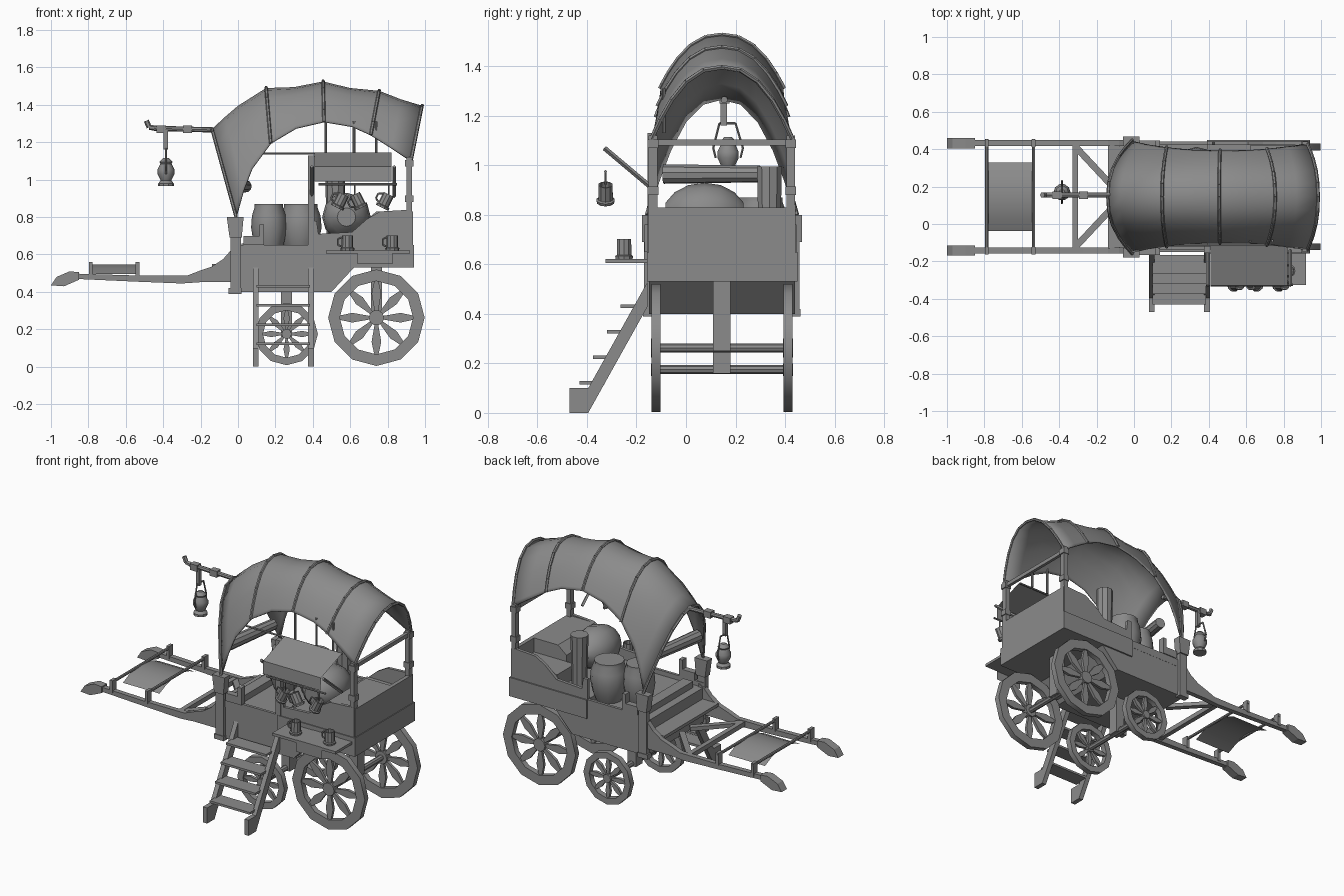
import bpy, math
from mathutils import Vector

cube = bpy.data.objects.get("Cube")
if cube:
    bpy.data.objects.remove(cube)

grey = bpy.data.materials.new("plain grey")
grey.use_nodes = True
grey.diffuse_color = (0.26, 0.26, 0.26, 1)
grey.node_tree.nodes["Principled BSDF"].inputs["Base Color"].default_value = (0.26, 0.26, 0.26, 1)

MID = 0.145                 # centre line of the wagon in y
SIDES = (-1, 1)


def mesh(name, verts, faces, smooth=False):
    me = bpy.data.meshes.new(name)
    me.from_pydata([tuple(v) for v in verts], [], faces)
    me.materials.append(grey)
    ob = bpy.data.objects.new(name, me)
    bpy.context.collection.objects.link(ob)
    bpy.ops.object.select_all(action='DESELECT')
    ob.select_set(True)
    bpy.context.view_layer.objects.active = ob
    bpy.ops.object.mode_set(mode='EDIT')
    bpy.ops.mesh.select_all(action='SELECT')
    bpy.ops.mesh.normals_make_consistent(inside=False)
    bpy.ops.object.mode_set(mode='OBJECT')
    if smooth:
        bpy.ops.object.shade_smooth_by_angle(angle=math.radians(35))
    return ob


def prism(name, pts, a, b, axis="y"):
    """Extrude an outline: (x, z) along y, or (y, z) along x."""
    put = (lambda p, d: (p[0], d, p[1])) if axis == "y" else (lambda p, d: (d, p[0], p[1]))
    n = len(pts)
    verts = [put(p, a) for p in pts] + [put(p, b) for p in pts]
    faces = [list(range(n)), list(range(n, 2 * n))]
    faces += [(i, (i + 1) % n, (i + 1) % n + n, i + n) for i in range(n)]
    return mesh(name, verts, faces)


def box(name, x0, x1, y0, y1, z0, z1):
    return prism(name, [(x0, z0), (x1, z0), (x1, z1), (x0, z1)], y0, y1)


def lathe(name, profile, loc, axis=(0, 0, 1), seg=12, closed=False):
    """Turn (radius, height) points round an axis."""
    turn = Vector((0, 0, 1)).rotation_difference(Vector(axis)).to_matrix()
    verts = [Vector(loc) + turn @ Vector((r * math.cos(t), r * math.sin(t), h))
             for r, h in profile for t in [2 * math.pi * k / seg for k in range(seg)]]
    n = len(profile)
    faces = [(i * seg + k, i * seg + (k + 1) % seg,
              (i + 1) % n * seg + (k + 1) % seg, (i + 1) % n * seg + k)
             for i in range(n if closed else n - 1) for k in range(seg)]
    if not closed:
        faces += [list(range(seg)), list(range((n - 1) * seg, n * seg))]
    return mesh(name, verts, faces, True)


def rod(name, p, q, r, r2=None, seg=8):
    d = Vector(q) - Vector(p)
    return lathe(name, [(r, 0), (r2 or r, d.length)], p, d.normalized(), seg)


def path(name, pts, r):
    for p, q in zip(pts, pts[1:]):
        rod(name, p, q, r, seg=6)


def beam(name, p, q, w, h):
    """Rectangular bar between two points at one height."""
    p, q = Vector(p), Vector(q)
    side = (q - p).cross(Vector((0, 0, 1))).normalized() * w / 2
    up = Vector((0, 0, h / 2))
    verts = [e + s * side + u * up for e in (p, q) for s, u in ((-1, -1), (1, -1), (1, 1), (-1, 1))]
    mesh(name, verts, [(0, 1, 2, 3), (4, 5, 6, 7)] + [(i, (i + 1) % 4, (i + 1) % 4 + 4, i + 4) for i in range(4)])


def sheet(name, rows):
    """Thin cloth through rows of points."""
    n = len(rows[0])
    faces = [(i * n + k, i * n + k + 1, (i + 1) * n + k + 1, (i + 1) * n + k)
             for i in range(len(rows) - 1) for k in range(n - 1)]
    return mesh(name, [v for r in rows for v in r], faces, True)


# Wagon body
prism("hull", [(-.03, .4), (.5, .4), (.62, .53), (.94, .53), (.94, .62), (-.03, .62)], -.15, .44)
box("rear_band", .39, .94, -.158, .45, .53, .65)
prism("rear_bin", [(.68, .62), (.93, .62), (.93, .83), (.74, .83), (.68, .78)], -.14, .24)
box("rear_shelf", .62, .92, .24, .42, .62, .74)
box("tailboard", .91, .935, -.15, .44, .64, .83)
panel = [(.39, .64), (.93, .64), (.93, .84), (.76, .83), (.69, .79), (.61, .72), (.43, .71), (.42, .78), (.39, .78)]
for s in SIDES:
    y = MID + s * .287
    prism("side_panel", panel, y - .01, y + .01)
    box("front_side_wall", -.03, .39, y - .009, y + .009, .6, .65)
    box("seat_arm", .03, .14, y - .025, y + .015, .65, .7)
    box("arm_post", .115, .14, y - .025, y + .015, .7, .76)
    # corner posts and canopy sockets
    y = MID + s * .298
    box("front_post", -.04, .015, y - .016, y + .016, .41, .72)
    box("post_foot", -.05, .02, y - .02, y + .02, .39, .42)
    prism("canopy_socket", [(-.045, .69), (.02, .69), (.03, .8), (-.06, .8)], y - .025, y + .025)
    y = MID + s * .278
    box("rear_post", .9, .93, y - .018, y + .018, .65, 1.12)
    for z in (.88, 1.07):
        box("post_collar", .893, .937, y - .022, y + .022, z, z + .035)
box("rear_crossbar", .905, .925, -.13, .425, 1.08, 1.105)
box("bench", .02, .09, -.1, .4, .62, .66)
box("footboard", -.14, -.02, -.13, .42, .53, .55)
box("awning_post", .375, .41, -.155, -.12, .65, 1.13)

# Canopy: foot x, foot z, crown x, crown z, half width
stations = [(-.01, .8, -.14, 1.27, .3), (.03, .945, -.07, 1.335, .29), (.075, 1.06, .0, 1.395, .28),
            (.175, 1.195, .15, 1.49, .265), (.31, 1.275, .3, 1.495, .252), (.46, 1.31, .455, 1.525, .248),
            (.61, 1.285, .6, 1.49, .25), (.71, 1.24, .755, 1.475, .257), (.82, 1.17, .87, 1.43, .27),
            (.925, 1.1, .985, 1.395, .285)]
ARC = 12


def arch(st, grow=0):
    """Slightly pointed bow from one foot over the crown to the other."""
    xb, zb, xt, zt, w = st
    out = []
    for k in range(ARC + 1):
        c = -math.cos(math.pi * k / ARC)
        s = 1 - abs(c) ** 2.35
        out.append(Vector((xb + (xt - xb) * s, MID + (w + grow) * c, zb + (zt + grow - zb) * s)))
    return out


canopy = sheet("canopy", [arch(st) for st in stations])
canopy.modifiers.new("thickness", 'SOLIDIFY').thickness = .008
for i in (0, 3, 5, 7, 9):
    path("canopy_rib", arch(stations[i], .003), .009)

# Wheels and axles
for x, z, R in ((.74, .262, .258), (.26, .175, .167)):
    rod("axle", (x, -.14, z), (x, .43, z), .018)
    for s in SIDES:
        y = MID + s * .267
        lathe("wheel_rim", [(R * .76, -.018), (R, -.018), (R, .018), (R * .76, .018)], (x, y, z), (0, 1, 0), 12, True)
        lathe("wheel_hub", [(R * .16, -.02), (R * .16, .02)], (x, y, z), (0, 1, 0), 10)
        for k in range(8):
            a = k * math.pi / 4
            d, n = Vector((math.cos(a), math.sin(a))), Vector((-math.sin(a), math.cos(a)))
            outline = [(.1, .03), (.5, .1), (.78, .04), (.78, -.04), (.5, -.1), (.1, -.03)]
            prism("wheel_spoke", [Vector((x, z)) + d * u * R + n * v * R for u, v in outline], y - .009, y + .009)
box("axle_support", .23, .29, .11, .18, .16, .42)
box("rear_axle_support", .71, .77, .11, .18, .25, .54)

# Pulling shafts
shaft = [(-.88, .47), (-.55, .455), (-.3, .445), (-.2, .452), (0, .452), (0, .64), (-.04, .62), (-.08, .575),
         (-.14, .535), (-.2, .515), (-.27, .488), (-.55, .488), (-.88, .498)]
for s in SIDES:
    y = MID + s * .287
    prism("shaft", shaft, y - .016, y + .016)
    prism("shaft_grip", [(-1, .435), (-.93, .43), (-.85, .465), (-.85, .505), (-.9, .51), (-.97, .48)], y - .027, y + .027)
    beam("shaft_brace", (-.31, MID + s * .265, .47), (-.1, MID + s * .04, .47), .035, .025)
    for x in (-.787, -.537):
        box("sling_post", x - .01, x + .01, y - .02, y + .02, .48, .56)
box("shaft_crossbar", -.33, -.3, -.14, .43, .455, .485)
for x in (-.787, -.537):
    rod("sling_bar", (x, -.16, .545), (x, .455, .545), .009)
sheet("sling_cloth", [[(x, MID + .183 * v, .547 - .05 * v * v) for v in (-1, -.66, -.33, 0, .33, .66, 1)]
                      for x in (-.79, -.53)])

# Side ladder
for x in (.08, .375):
    prism("ladder_rail", [(-.47, 0), (-.395, 0), (-.155, .43), (-.155, .53), (-.395, .1), (-.47, .1)], x, x + .03, "x")
for k in range(4):
    y, z = -.43 + k * .055, .115 + k * .103
    box("ladder_step", .1, .385, y, y + .1, z, z + .014)


# Side shelf with mugs
def mug(x, y, z, axis=(0, 0, 1)):
    lathe("mug", [(.036, 0), (.038, .012), (.031, .016), (.03, .08), (.024, .08), (.024, .02)], (x, y, z), axis, 10)
    up = Vector(axis).normalized()
    out = up.cross(Vector((0, 1, 0))).normalized()
    b = Vector((x, y, z))
    path("mug_handle", [b + out * o + up * h for o, h in ((.03, .07), (.052, .06), (.052, .03), (.03, .02))], .005)


box("shelf", .47, .92, -.325, -.15, .605, .622)
sheet("shelf_cloth", [[(x, y, z) for x in (.64, .825)] for y, z in ((-.16, .625), (-.328, .625), (-.328, .55))])
for x in (.585, .825):
    mug(x, -.25, .622)

# Awning, its braces and the hanging mugs
sheet("awning", [[(x, y, z) for x in (.41, .82)] for y, z in ((-.12, 1.145), (-.33, 1.07), (-.335, .99))])
rod("awning_rod", (.135, -.115, 1.14), (.82, -.115, 1.14), .006)
for x in (.395, .835):
    rod("awning_brace", (x, -.14, .91), (x, -.33, 1.07), .01, seg=4)
rod("mug_rail", (.43, -.325, .975), (.85, -.325, .975), .006)
for x, tilt in ((.53, .5), (.66, -.5), (.77, .5)):
    mug(x, -.325, .85, (tilt, 0, 1))
    rod("mug_hook", (x + tilt * .07, -.325, .92), (x + tilt * .07, -.325, .975), .004)
for x in (.47, .62, .74):
    rod("hanging_strut", (x, -.09, 1.13), (x, -.09, 1.31), .007)

# Cargo
jar = [(.7, 0), (.88, .2), (1, .5), (.95, .75), (.8, .93), (.8, 1)]
for x, y, r in ((.335, .3, .112), (.165, .24, .095)):
    lathe("jar", [(u * r, h * .25) for u, h in jar], (x, y, .62))
rod("tall_pot", (.52, .337, .62), (.52, .337, .995), .044, .053, 10)
arc = [math.pi * k / 8 for k in range(1, 8)]
lathe("sack", [(.13 * math.sin(t), -.17 * math.cos(t)) for t in arc], (.58, .075, .8), (0, 1, 0))
rod("cloth_roll", (.04, .3, .965), (-.02, -.09, .965), .034, .04, 10)

# Lantern on its pole
rod("lantern_pole", (-.1, .155, 1.265), (-.45, .155, 1.275), .014)
path("pole_hook", [(-.44, .155, 1.275), (-.475, .155, 1.28), (-.49, .155, 1.315)], .014)
for x in (-.27, -.41):
    box("pole_sleeve", x - .025, x + .025, .135, .175, 1.25, 1.29)
box("lantern_strap", -.397, -.373, .14, .165, 1.16, 1.265)
path("lantern_bail", [(-.385, y, z) for y, z in ((.12, 1.03), (.11, 1.07), (.135, 1.17), (.2, 1.17), (.23, 1.07), (.22, 1.03))], .005)
lathe("lantern", [(.042, 0), (.042, .015), (.028, .03), (.045, .065), (.045, .09), (.03, .12), (.035, .13), (.015, .15)],
      (-.385, .17, .965), seg=10)
